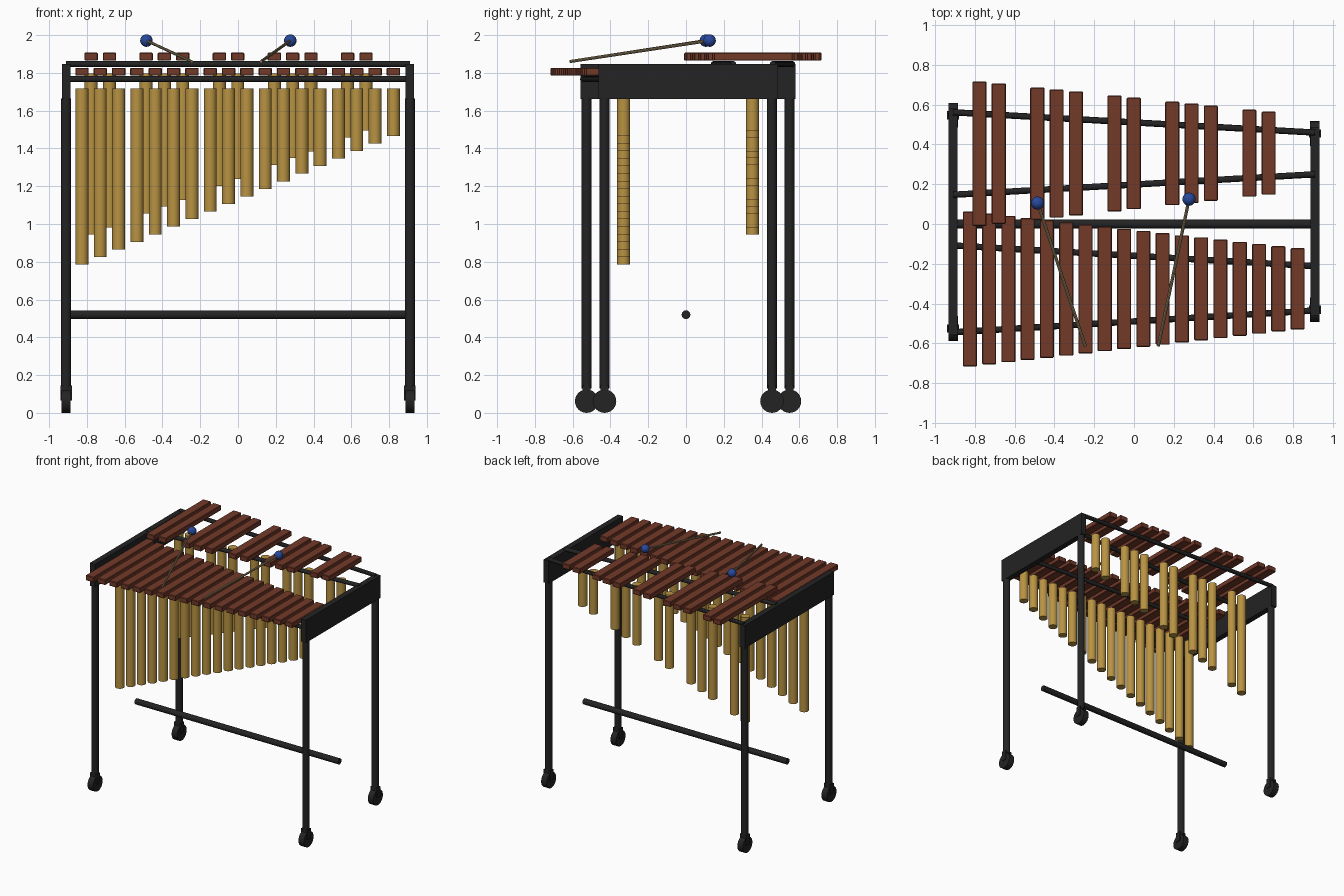
import bpy, math
from mathutils import Vector

cube = bpy.data.objects.get("Cube")
if cube:
    bpy.data.objects.remove(cube, do_unlink=True)


def material(name, rgb):
    m = bpy.data.materials.new(name)
    m.use_nodes = True
    m.diffuse_color = (*rgb, 1)
    bsdf = next(n for n in m.node_tree.nodes if n.type == 'BSDF_PRINCIPLED')
    bsdf.inputs["Base Color"].default_value = (*rgb, 1)
    return m


WOOD = material("rosewood", (0.17, 0.041, 0.022))
BRASS = material("brass", (0.48, 0.29, 0.055))
BLACK = material("black metal", (0.017, 0.017, 0.018))
BLUE = material("blue yarn", (0.02, 0.065, 0.33))
CANE = material("cane", (0.30, 0.23, 0.12))


def finish(name, mat, smooth=False):
    ob = bpy.context.object
    ob.name = ob.data.name = name
    ob.data.materials.append(mat)
    if smooth:
        bpy.ops.object.shade_smooth_by_angle()
    return ob


def box(name, mat, center, size, bevel=0):
    bpy.ops.mesh.primitive_cube_add(size=1, location=center)
    bpy.context.object.scale = size
    bpy.ops.object.transform_apply(location=False, rotation=False, scale=True)
    ob = finish(name, mat)
    if bevel:
        mod = ob.modifiers.new("soft edges", 'BEVEL')
        mod.width, mod.segments = bevel, 1
    return ob


def rod(name, mat, start, end, radius, sides=24):
    a, b = Vector(start), Vector(end)
    axis = b - a
    bpy.ops.mesh.primitive_cylinder_add(
        vertices=sides, radius=radius, depth=axis.length, location=(a + b) / 2,
        rotation=axis.to_track_quat('Z', 'Y').to_euler())
    return finish(name, mat, True)


def lerp(a, b, t):
    return a + (b - a) * t


FIRST, PITCH, LAST = -0.826, 0.097, 17
BAR_W, BAR_H = 0.071, 0.042

# Lower row: bars shorten toward the high notes, one tube under each
for i in range(LAST + 1):
    t, x = i / LAST, FIRST + PITCH * i
    front, back = lerp(-0.717, -0.53, t), lerp(0.063, -0.122, t)
    box("lower_bar", WOOD, (x, (front + back) / 2, 1.806),
        (BAR_W, back - front, BAR_H), 0.004)
    rod("lower_resonator", BRASS, (x, -0.33, lerp(0.785, 1.467, t)),
        (x, -0.33, 1.717), 0.034)

# Upper row: grouped in twos and threes, sitting between the lower bars
for i in (0, 1, 3, 4, 5, 7, 8, 10, 11, 12, 14, 15):
    t, x = i / 15, FIRST + PITCH * (i + 0.5)
    front, back = lerp(-0.01, 0.148, t), lerp(0.717, 0.565, t)
    box("upper_bar", WOOD, (x, (front + back) / 2, 1.886),
        (BAR_W, back - front, BAR_H), 0.004)
    rod("upper_resonator", BRASS, (x, 0.352, lerp(0.945, 1.495, t)),
        (x, 0.352, 1.797), 0.034)

# Rails carrying the bars, converging toward the short end
for name, y0, y1, z in (("upper_back_rail", 0.562, 0.46, 1.847),
                        ("upper_front_rail", 0.147, 0.25, 1.847),
                        ("lower_back_rail", -0.108, -0.212, 1.767),
                        ("lower_front_rail", -0.545, -0.435, 1.767)):
    rod(name, BLACK, (-0.91, y0, z), (0.91, y1, z), 0.016, 12)

# End panels, legs and casters
for side, x, y0, y1 in (("right", -0.91, -0.526, 0.548),
                        ("left", 0.91, -0.431, 0.455)):
    box(side + "_end_panel", BLACK, (x, (y0 + y1) / 2, 1.754),
        (0.046, y1 - y0 + 0.066, 0.184))
    for place, y in (("front", y0), ("back", y1)):
        label = side + "_" + place
        rod(label + "_leg", BLACK, (x, y, 0.13), (x, y, 1.665), 0.027)
        box(label + "_caster_fork", BLACK, (x, y, 0.105), (0.06, 0.042, 0.08))
        rod(label + "_caster_wheel", BLACK, (x - 0.024, y, 0.062),
            (x + 0.024, y, 0.062), 0.062)

# Lower cross brace
rod("cross_brace", BLACK, (-0.91, 0, 0.52), (0.91, 0, 0.52), 0.023)

# Pair of mallets resting above the bars
for side, tip, head in (("right", (-0.245, -0.615, 1.86), (-0.485, 0.105, 1.971)),
                        ("left", (0.122, -0.615, 1.86), (0.277, 0.125, 1.971))):
    rod(side + "_mallet_stick", CANE, tip, head, 0.008, 8)
    bpy.ops.mesh.primitive_uv_sphere_add(segments=24, ring_count=14,
                                         radius=0.033, location=head)
    finish(side + "_mallet_head", BLUE, True)
